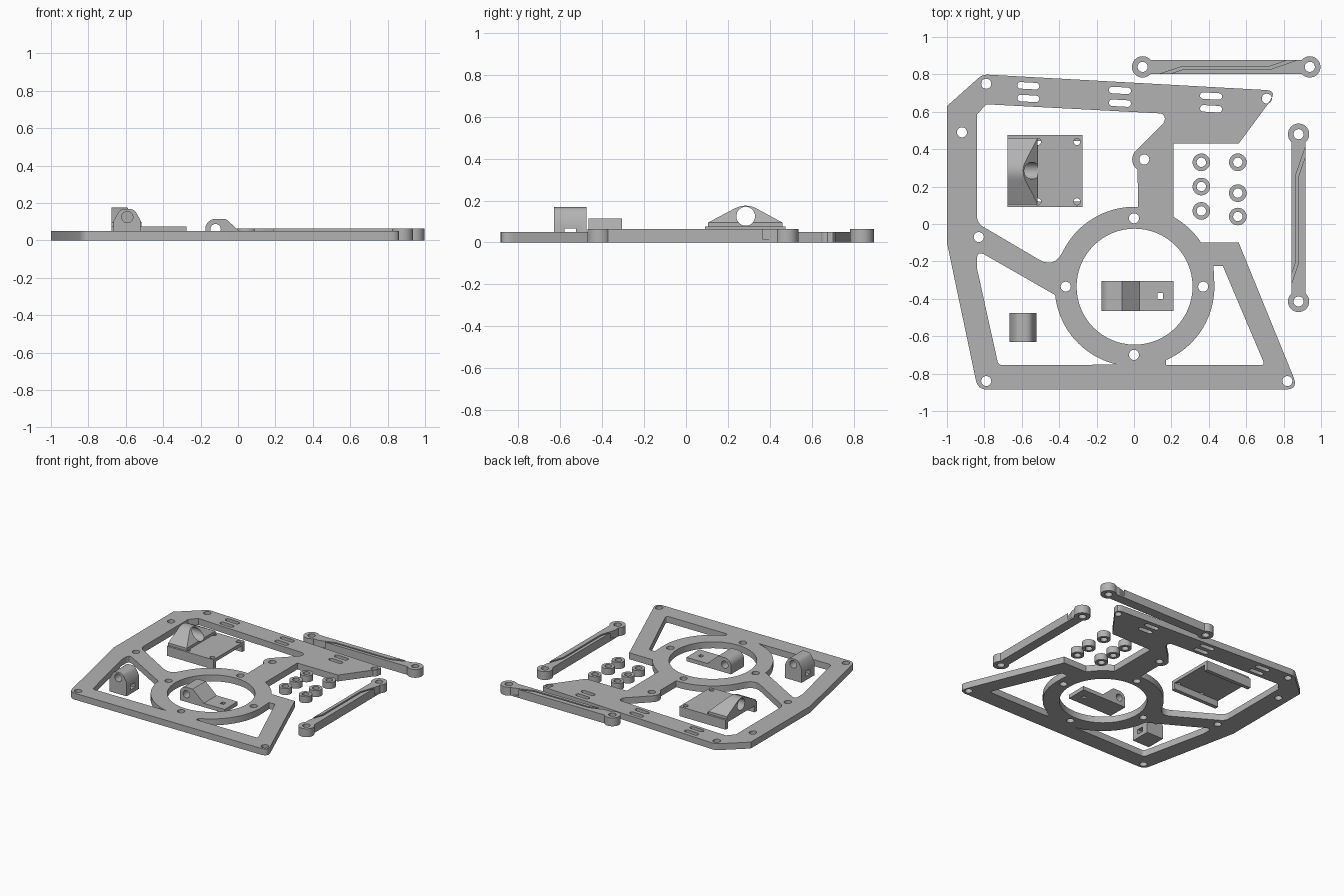
import bpy, bmesh, math
from mathutils import Vector, Matrix

cube = bpy.data.objects.get("Cube")
if cube:
    bpy.data.objects.remove(cube, do_unlink=True)

grey = bpy.data.materials.new("light_grey_plastic")
grey.use_nodes = True
colour = (0.45, 0.45, 0.45, 1)
grey.diffuse_color = colour
grey.node_tree.nodes["Principled BSDF"].inputs["Base Color"].default_value = colour

# Extrusion frames: profile u, profile v and depth onto world axes
FRAMES = {
    "Z": Matrix.Identity(3),
    "Y": Matrix(((1, 0, 0), (0, 0, 1), (0, 1, 0))),
    "X": Matrix(((0, 0, 1), (1, 0, 0), (0, 1, 0))),
}
parts = []


def arc(cx, cy, r, a0=0, a1=360, n=28):
    full = abs(a1 - a0) == 360
    angles = [math.radians(a0 + (a1 - a0) * i / n) for i in range(n if full else n + 1)]
    return [(cx + r * math.cos(a), cy + r * math.sin(a)) for a in angles]


def rounded(points, steps=6):
    """Outline whose points may carry a third value: the corner rounding."""
    out = []
    for i, p in enumerate(points):
        if len(p) == 2:
            out.append(p)
            continue
        c = Vector(p[:2])
        a = c + (Vector(points[i - 1][:2]) - c).normalized() * p[2]
        b = c + (Vector(points[(i + 1) % len(points)][:2]) - c).normalized() * p[2]
        for k in range(steps + 1):
            t = k / steps
            out.append(tuple(a * (1 - t) ** 2 + c * 2 * t * (1 - t) + b * t * t))
    return out


def rect(x0, y0, x1, y1):
    return [(x0, y0), (x1, y0), (x1, y1), (x0, y1)]


def slot(cx, cy, length, width, tilt):
    r, h = width / 2, length / 2 - width / 2
    pts = arc(h, 0, r, -90, 90, 8) + arc(-h, 0, r, 90, 270, 8)
    c, s = math.cos(tilt), math.sin(tilt)
    return [(cx + x * c - y * s, cy + x * s + y * c) for x, y in pts]


def prism(name, loops, lo, hi, axis="Z"):
    """Filled outline with holes, extruded from lo to hi."""
    curve = bpy.data.curves.new(name, "CURVE")
    curve.dimensions, curve.fill_mode = "2D", "BOTH"
    curve.extrude = (hi - lo) / 2
    for loop in loops:
        spline = curve.splines.new("POLY")
        spline.points.add(len(loop) - 1)
        for point, (x, y) in zip(spline.points, loop):
            point.co = (x, y, 0, 1)
        spline.use_cyclic_u = True
    temp = bpy.data.objects.new(name, curve)
    bpy.context.collection.objects.link(temp)
    mesh = bpy.data.meshes.new_from_object(
        temp.evaluated_get(bpy.context.evaluated_depsgraph_get()))
    bpy.data.objects.remove(temp, do_unlink=True)
    bm = bmesh.new()
    bm.from_mesh(mesh)
    bmesh.ops.remove_doubles(bm, verts=bm.verts, dist=1e-4)
    bmesh.ops.translate(bm, verts=bm.verts, vec=(0, 0, (lo + hi) / 2))
    bmesh.ops.transform(bm, verts=bm.verts, matrix=FRAMES[axis].to_4x4())
    bmesh.ops.recalc_face_normals(bm, faces=bm.faces)
    bm.to_mesh(mesh)
    bm.free()
    mesh.materials.clear()
    mesh.materials.append(grey)
    obj = bpy.data.objects.new(name, mesh)
    bpy.context.collection.objects.link(obj)
    parts.append(obj)
    return obj


def combine(obj, tool, operation="DIFFERENCE"):
    mod = obj.modifiers.new("cut", "BOOLEAN")
    mod.operation, mod.object, mod.solver = operation, tool, "EXACT"
    obj.data = bpy.data.meshes.new_from_object(
        obj.evaluated_get(bpy.context.evaluated_depsgraph_get()))
    obj.modifiers.clear()
    parts.remove(tool)
    bpy.data.objects.remove(tool, do_unlink=True)


# Main frame plate with ring, struts and openings
CX, CY, R = 0.003, -0.335, 0.427
outline = rounded(
    [(-1, 0.63), (-0.81, 0.8, 0.03), (0.765, 0.713, 0.06), (0.56, 0.43), (0.21, 0.43)]
    + arc(CX, CY, R, 61, 33.5, 8)
    + [(0.56, -0.1), (0.88, -0.885, 0.07), (-0.835, -0.885, 0.05), (-1, -0.1)])
upper_opening = rounded(
    [(-0.84, 0.585), (-0.79, 0.64), (0.165, 0.59, 0.03), (0.165, 0.545, 0.02)]
    + arc(0.055, 0.345, 0.065, 135, 225, 8) + [(0.02, 0.29)]
    + arc(CX, CY, R, 87.7, 150, 16)
    + [(-0.43, -0.236, 0.09), (-0.84, 0.005, 0.04)])
left_opening = rounded(
    [(-0.84, -0.14, 0.05)] + arc(CX, CY, R, 186, 257.5, 18)
    + [(-0.725, -0.755, 0.025), (-0.84, -0.235)])
right_opening = rounded(
    arc(CX, CY, R, -67, 3, 18)
    + [(0.425, -0.225), (0.475, -0.225), (0.7, -0.755, 0.025), (0.17, -0.755)])
bolt_spots = [(-0.79, 0.75), (-0.92, 0.49), (-0.83, -0.07), (-0.79, -0.84), (0.82, -0.84),
              (0.71, 0.67), (0.055, 0.345), (0, 0.03), (0.37, CY), (-0.365, CY), (0, -0.7)]
loops = [outline, upper_opening, left_opening, right_opening, arc(CX, CY, 0.31, n=64)]
loops += [arc(x, y, 0.027, n=20) for x, y in bolt_spots]
for x, y in [(-0.565, 0.705), (-0.075, 0.68), (0.412, 0.65)]:
    loops += [slot(x, y + side * 0.034, 0.118, 0.035, -0.055) for side in (-1, 1)]
prism("frame_plate", loops, 0, 0.05)


# Two link rods with end eyes and a zigzag groove
def link_rod(name, cx, cy, along_y):
    def place(points):
        return [(cx + v, cy + u) if along_y else (cx + u, cy + v) for u, v in points]
    half, bar, eye = 0.447, 0.038, 0.057
    a = math.degrees(math.asin(bar / eye))
    body = arc(half, 0, eye, a - 180, 180 - a, 30) + arc(-half, 0, eye, a, 360 - a, 30)
    rod = prism(name, [place(body)] + [place(arc(s * half, 0, 0.027)) for s in (-1, 1)],
                0, 0.065)
    path = [(-0.39, -0.05), (-0.24, 0.0), (0.225, 0.0), (0.37, 0.05)]
    band = path + [(u + 0.01, v - 0.013) for u, v in reversed(path)]
    combine(rod, prism("groove_cutter", [place(band)], 0.013, 0.1))


link_rod("rear_link_rod", 0.493, 0.84, False)
link_rod("side_link_rod", 0.88, 0.033, True)

# Loose spacers
for x, ys in ((0.36, (0.33, 0.2, 0.07)), (0.555, (0.33, 0.165, 0.04))):
    for y in ys:
        prism("spacer", [arc(x, y, 0.047), arc(x, y, 0.025, n=20)], 0, 0.05)

# Motor mount: channel base, side walls and sloped bearing block
base_loops = [rect(-0.675, 0.09, -0.275, 0.475)]
base_loops += [arc(x, y, 0.018, n=16) for x in (-0.515, -0.305) for y in (0.12, 0.44)]
prism("mount_base", base_loops, 0.05, 0.075)
for y in (0.09, 0.445):
    prism("mount_side_wall", [rect(-0.675, y, -0.275, y + 0.03)], 0, 0.05)
gable = rounded([(0.105, 0.07), (0.105, 0.095), (0.285, 0.19, 0.06),
                 (0.46, 0.095), (0.46, 0.07)])
block = prism("mount_bearing_block", [gable, arc(0.285, 0.125, 0.045)], -0.675, -0.515, "X")
slope = [(-0.7, 0.05), (-0.51, 0.05), (-0.515, 0.095), (-0.595, 0.178), (-0.595, 0.2), (-0.7, 0.2)]
combine(block, prism("slope_cutter", [slope], 0, 0.6, "Y"), "INTERSECT")

# Small pivot block with through hole and side window
house = rounded([(-0.665, 0), (-0.52, 0), (-0.52, 0.105), (-0.555, 0.168, 0.025),
                 (-0.63, 0.168, 0.025), (-0.665, 0.105)])
pivot = prism("pivot_block", [house, arc(-0.592, 0.125, 0.03)], -0.63, -0.475, "Y")
combine(pivot, prism("window_cutter", [rect(-0.58, 0.03, -0.525, 0.067)], -0.7, -0.5, "X"))

# Hinge bracket: rounded knuckle and flat foot
knuckle = [(-0.175, 0)] + [(0.21, 0), (0.21, 0.03), (0.03, 0.03), (-0.065, 0.115)]
knuckle = knuckle + arc(-0.12, 0.06, 0.055, 90, 180, 12)
hinge = prism("hinge_bracket", [knuckle, arc(-0.12, 0.06, 0.028)], -0.465, -0.305, "Y")
combine(hinge, prism("foot_cutter", [rect(0.125, -0.4, 0.155, -0.37)], -0.1, 0.1))

# Smooth round walls, keep hard edges
bpy.ops.object.select_all(action="DESELECT")
for obj in parts:
    obj.select_set(True)
bpy.context.view_layer.objects.active = parts[0]
bpy.ops.object.shade_smooth_by_angle(angle=math.radians(30))
